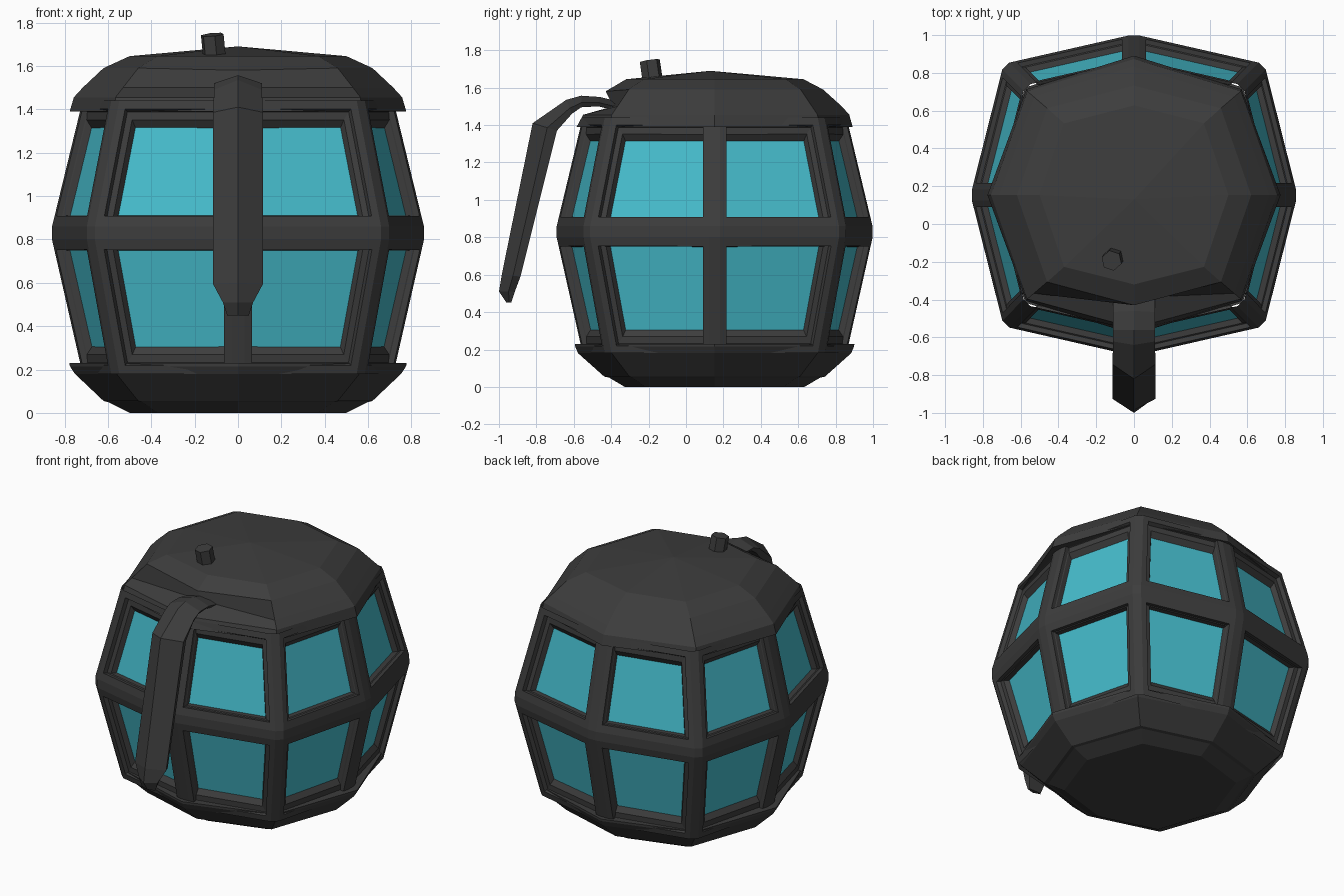
import bpy, bmesh, math
from mathutils import Vector

if "Cube" in bpy.data.objects:
    bpy.data.objects.remove(bpy.data.objects["Cube"])

CY = 0.153   # y of the cabin's axis
MID = 0.83   # height of the widest ring


def material(name, rgb):
    m = bpy.data.materials.new(name)
    m.diffuse_color = (*rgb, 1)
    m.use_nodes = True
    m.node_tree.nodes["Principled BSDF"].inputs["Base Color"].default_value = m.diffuse_color
    return m


GREY = material("dark grey", (0.046, 0.046, 0.046))
GLASS = material("teal glass", (0.06, 0.50, 0.60))


def finish(bm, name, mats):
    bmesh.ops.recalc_face_normals(bm, faces=bm.faces)
    me = bpy.data.meshes.new(name)
    bm.to_mesh(me)
    bm.free()
    ob = bpy.data.objects.new(name, me)
    bpy.context.collection.objects.link(ob)
    for m in mats:
        me.materials.append(m)
    return ob


def ring8(cx, cy, kx, ky, z):
    """Eight points: cardinal radii cx, cy and diagonal corner (kx, ky)."""
    pts = [(cx, 0), (kx, ky), (0, cy), (-kx, ky),
           (-cx, 0), (-kx, -ky), (0, -cy), (kx, -ky)]
    return [Vector((x, y + CY, z)) for x, y in pts]


def loft(bm, rings, cap_start=True, cap_end=True):
    vr = [[bm.verts.new(p) for p in r] for r in rings]
    for a, b in zip(vr, vr[1:]):
        for i in range(len(a)):
            j = (i + 1) % len(a)
            bm.faces.new((a[i], a[j], b[j], b[i]))
    if cap_start:
        bm.faces.new(vr[0][::-1])
    if cap_end:
        bm.faces.new(vr[-1])
    return vr


# Cabin: two tiers of eight walls, edges chamfered
bm = bmesh.new()
tiers = [(0.83, 0.18), (1.0, MID), (0.83, 1.44)]
loft(bm, [ring8(0.872 * s, 0.858 * s, 0.695 * s, 0.70 * s, z) for s, z in tiers], False, False)
bmesh.ops.bevel(bm, geom=[e for e in bm.edges if not e.is_boundary], offset=0.03,
                segments=1, affect='EDGES', profile=0.5)

# Window reveals: margins (centre post, corner post, middle band, outer end), depth
STEPS = [((0.035, 0.035, 0.050, 0.040), 0.0),
         ((0.038, 0.042, 0.052, 0.048), 0.025),
         ((0.042, 0.070, 0.058, 0.085), 0.030),
         ((0.048, 0.085, 0.066, 0.115), 0.060)]


def edge_kind(a, b):
    m = (a + b) / 2
    if abs(a.z - b.z) < 0.1:
        return 2 if abs(m.z - MID) < 0.2 else 3
    return 0 if min(abs(m.x), abs(m.y - CY)) < 0.15 else 1


bm.normal_update()
for f in [f for f in bm.faces if f.calc_area() > 0.1]:
    vs = list(f.verts)
    p = [v.co.copy() for v in vs]
    n = f.normal.copy()
    if n.dot(f.calc_center_median() - Vector((0, CY, MID))) < 0:
        n.negate()
    kinds = [edge_kind(p[i], p[(i + 1) % 4]) for i in range(4)]
    bm.faces.remove(f)
    for margins, depth in STEPS:
        new = []
        for i in range(4):
            fwd = (p[(i + 1) % 4] - p[i]).normalized()
            back = (p[i - 1] - p[i]).normalized()
            new.append(bm.verts.new(p[i] + fwd * margins[kinds[i - 1]]
                                    + back * margins[kinds[i]] - n * depth))
        for i in range(4):
            j = (i + 1) % 4
            bm.faces.new((vs[i], vs[j], new[j], new[i]))
        vs = new
    bm.faces.new(vs).material_index = 1
finish(bm, "cabin_with_windows", [GREY, GLASS])

# Base tray
bm = bmesh.new()
loft(bm, [ring8(0.50, 0.48, 0.37, 0.37, 0.0),
          ring8(0.60, 0.565, 0.44, 0.44, 0.05),
          ring8(0.62, 0.59, 0.46, 0.455, 0.055),
          ring8(0.752, 0.73, 0.56, 0.55, 0.18),
          ring8(0.775, 0.745, 0.575, 0.57, 0.215),
          ring8(0.778, 0.748, 0.575, 0.57, 0.23)])
finish(bm, "base_tray", [GREY])

# Domed roof; the front point of each ring forms the hooded recess
bm = bmesh.new()
roof = [(0.776, 0.738, 0.57, 0.56, 1.39, -0.585, 1.39),
        (0.757, 0.72, 0.565, 0.55, 1.455, -0.55, 1.455),
        (0.716, 0.68, 0.53, 0.52, 1.50, -0.39, 1.50),
        (0.62, 0.58, 0.46, 0.46, 1.59, -0.43, 1.58),
        (0.50, 0.475, 0.37, 0.38, 1.645, -0.32, 1.645)]
rings = []
for cx, cy, kx, ky, z, fy, fz in roof:
    r = ring8(cx, cy, kx, ky, z)
    r[6] = Vector((0, fy, fz))
    rings.append(r)
top = loft(bm, rings, True, False)[-1]
apex = bm.verts.new((0, 0.13, 1.69))
for i in range(8):
    bm.faces.new((top[i], top[(i + 1) % 8], apex))
finish(bm, "domed_roof", [GREY])

# Drooping front arm: outer ridge (y, z), inner side (y, z), half width
ARM = [((-0.34, 1.52), (-0.34, 1.47), 0.11),
       ((-0.46, 1.55), (-0.47, 1.50), 0.11),
       ((-0.56, 1.557), (-0.56, 1.495), 0.11),
       ((-0.64, 1.535), (-0.61, 1.46), 0.11),
       ((-0.82, 1.41), (-0.69, 1.37), 0.115),
       ((-0.985, 0.60), (-0.885, 0.59), 0.115),
       ((-1.0, 0.51), (-0.915, 0.51), 0.07),
       ((-0.96, 0.45), (-0.935, 0.45), 0.05)]
bm = bmesh.new()
sections = []
for (oy, oz), (iy, iz), w in ARM:
    def at(x, t):
        return Vector((x, oy + (iy - oy) * t, oz + (iz - oz) * t))
    sections.append([at(0, 0), at(w, 0.6), at(w * 0.85, 1), at(-w * 0.85, 1), at(-w, 0.6)])
loft(bm, sections)
finish(bm, "front_arm", [GREY])

# Small knob on the roof
bpy.ops.mesh.primitive_cylinder_add(vertices=6, radius=0.055, depth=0.12,
                                    location=(-0.113, -0.185, 1.685),
                                    rotation=(math.radians(7), math.radians(-7), 0.2))
knob = bpy.context.object
knob.name = "roof_knob"
knob.data.materials.append(GREY)
